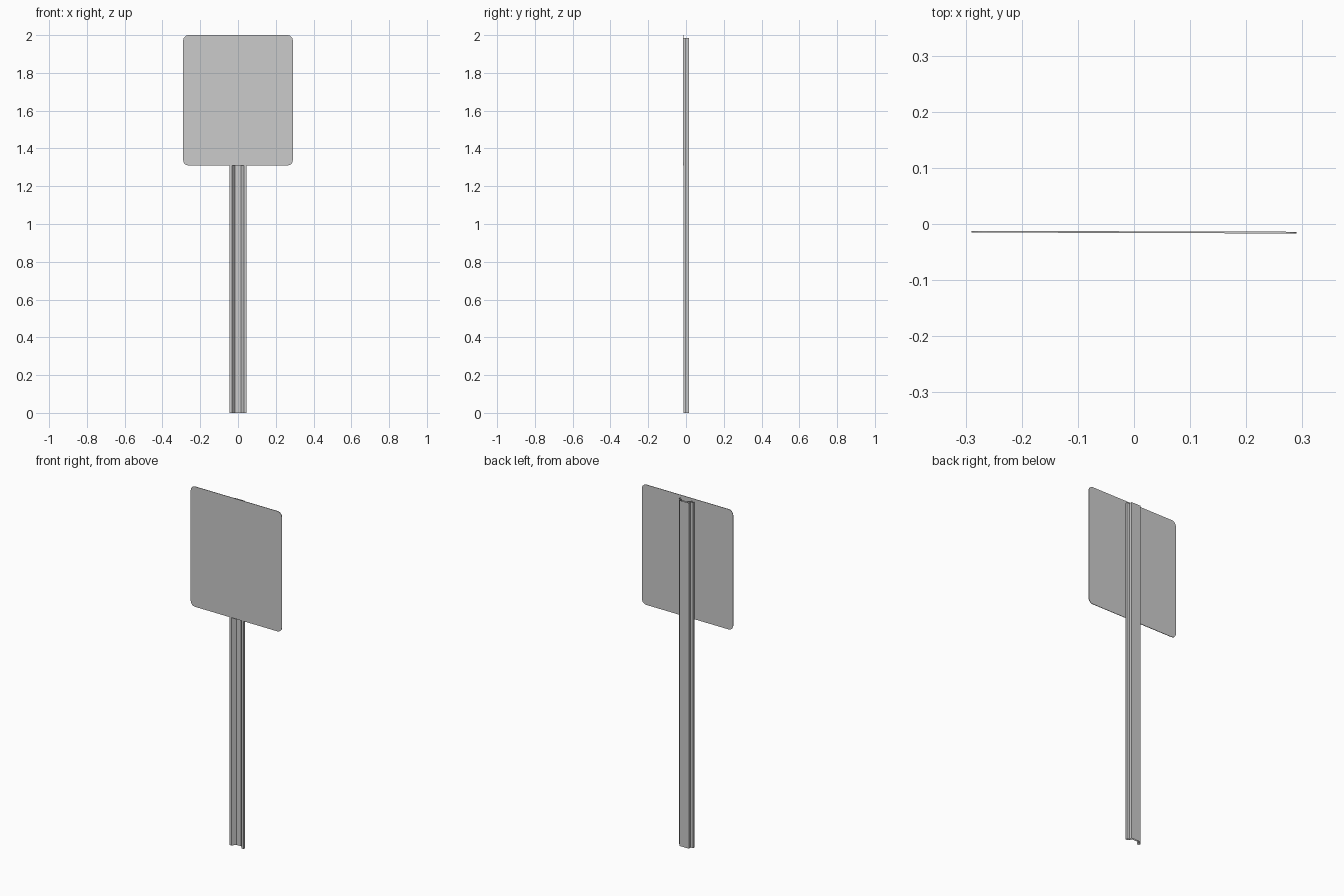
import bpy, bmesh, math

if "Cube" in bpy.data.objects:
    bpy.data.objects.remove(bpy.data.objects["Cube"])


def make_object(name, bm):
    bmesh.ops.recalc_face_normals(bm, faces=bm.faces[:])
    mesh = bpy.data.meshes.new(name)
    bm.to_mesh(mesh)
    bm.free()
    ob = bpy.data.objects.new(name, mesh)
    bpy.context.collection.objects.link(ob)
    return ob


def extrude_loop(name, points, direction, capped):
    """Sweep a closed loop of points along a direction, with open or capped ends."""
    bm = bmesh.new()
    ends = [[bm.verts.new([p[i] + direction[i] * t for i in range(3)]) for p in points]
            for t in (0, 1)]
    n = len(points)
    for i in range(n):
        j = (i + 1) % n
        bm.faces.new((ends[0][i], ends[0][j], ends[1][j], ends[1][i]))
    if capped:
        for end in ends:
            bm.faces.new(end)
    return make_object(name, bm)


# Channel post: half of a hat-shaped section, mirrored, open at both ends
half = [(0.030, 0.017), (0.030, 0.0), (0.045, -0.001), (0.045, -0.013),
        (0.032, -0.013), (0.015, 0.008)]
section = half + [(-x, y) for x, y in reversed(half)]
extrude_loop("channel_post", [(x, y, 0) for x, y in section], (0, 0, 1.985), False)

# Sign plate: thin panel with rounded corners, turned very slightly
w, h, r, steps = 0.29, 0.345, 0.028, 5
outline = []
for k, (sx, sz) in enumerate([(1, 1), (-1, 1), (-1, -1), (1, -1)]):
    for s in range(steps + 1):
        a = math.pi / 2 * (k + s / steps)
        outline.append((sx * (w - r) + r * math.cos(a), -0.0015,
                        sz * (h - r) + r * math.sin(a)))
plate = extrude_loop("sign_plate", outline, (0, 0.003, 0), True)
plate.location = (0, -0.0145, 1.655)
plate.rotation_euler = (0, 0, -0.003)
